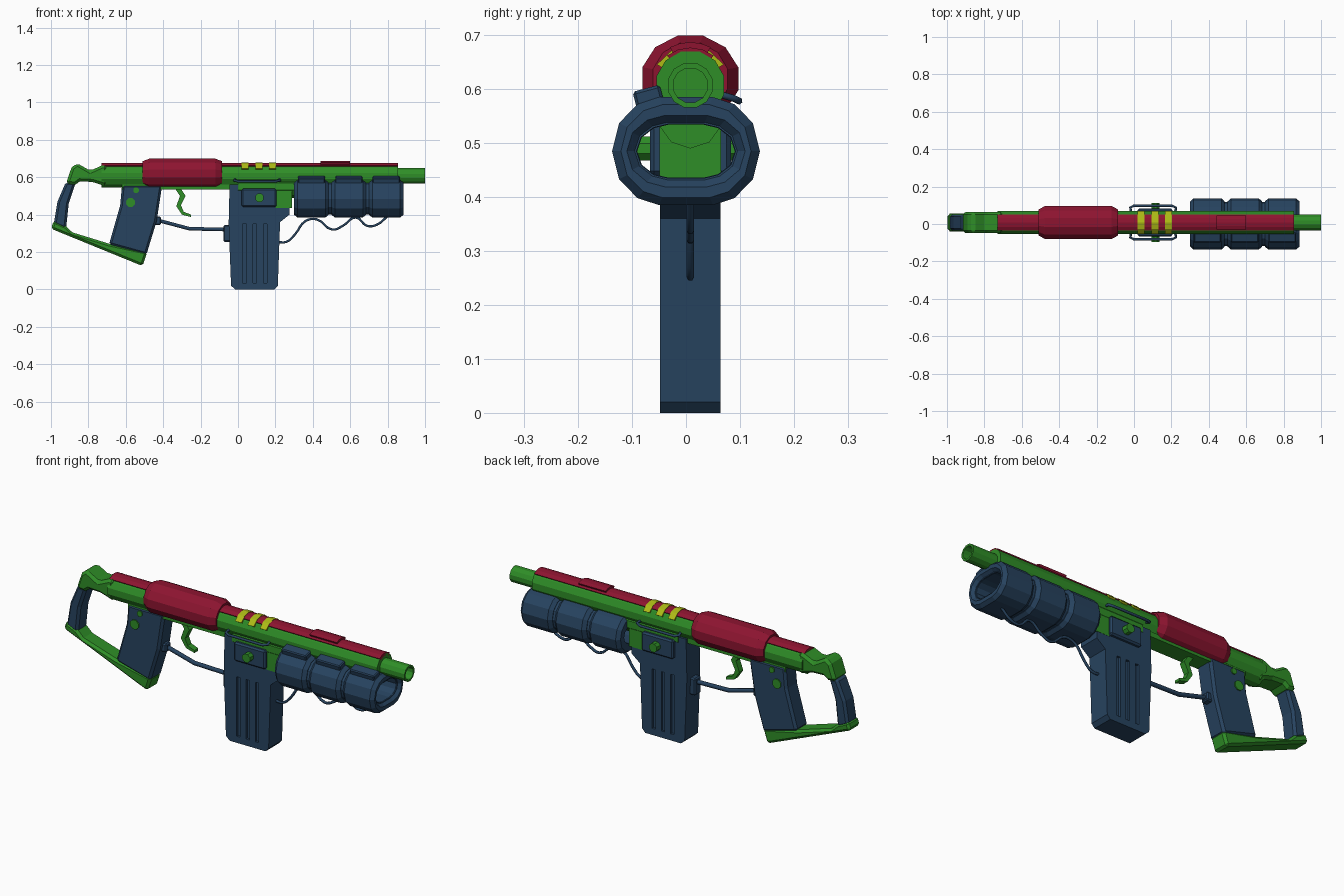
import bpy, bmesh
from math import cos, sin, radians, tau
from mathutils import Vector

if "Cube" in bpy.data.objects:
    bpy.data.objects.remove(bpy.data.objects["Cube"], do_unlink=True)

CY, CZ = 0.008, 0.607   # barrel axis


def material(name, rgb):
    m = bpy.data.materials.new(name)
    m.use_nodes = True
    m.diffuse_color = (*rgb, 1)
    m.node_tree.nodes["Principled BSDF"].inputs["Base Color"].default_value = (*rgb, 1)
    return m


GREEN = material("green", (0.028, 0.27, 0.02))
RED = material("red", (0.27, 0.007, 0.03))
BLUE = material("navy", (0.02, 0.056, 0.115))
YELLOW = material("yellow", (0.42, 0.5, 0.008))


def finish(name, bm, mat, bevel=0):
    bmesh.ops.recalc_face_normals(bm, faces=bm.faces)
    me = bpy.data.meshes.new(name)
    bm.to_mesh(me)
    bm.free()
    me.materials.append(mat)
    ob = bpy.data.objects.new(name, me)
    bpy.context.collection.objects.link(ob)
    if bevel:
        mod = ob.modifiers.new("bevel", "BEVEL")
        mod.width, mod.segments = bevel, 1
        mod.limit_method, mod.angle_limit = "ANGLE", radians(50)
    return ob


def prism(name, pts, half, mat, bevel=0, y=CY):
    """Side profile in x, z extruded across y."""
    bm = bmesh.new()
    face = bm.faces.new([bm.verts.new((x, y - half, z)) for x, z in pts])
    ext = bmesh.ops.extrude_face_region(bm, geom=[face])["geom"]
    bmesh.ops.translate(bm, vec=(0, 2 * half, 0),
                        verts=[v for v in ext if isinstance(v, bmesh.types.BMVert)])
    return finish(name, bm, mat, bevel)


def box(name, x0, x1, z0, z1, half, mat, bevel=0, y=CY):
    return prism(name, [(x0, z0), (x1, z0), (x1, z1), (x0, z1)], half, mat, bevel, y)


def loft(name, section, rings, mat, center=(CY, CZ), closed=False):
    """A y, z section repeated along x; each ring is (x, y scale, z scale)."""
    bm = bmesh.new()
    loops = [[bm.verts.new((x, center[0] + a * sy, center[1] + b * sz))
              for a, b in section] for x, sy, sz in rings]
    n = len(section)
    pairs = list(zip(loops, loops[1:])) + ([(loops[-1], loops[0])] if closed else [])
    for p, q in pairs:
        for i in range(n):
            j = (i + 1) % n
            bm.faces.new((p[i], p[j], q[j], q[i]))
    if not closed:
        bm.faces.new(loops[0])
        bm.faces.new(loops[-1])
    return finish(name, bm, mat)


def ring(n, r):
    return [(r * cos(tau * (i + 0.5) / n), r * sin(tau * (i + 0.5) / n)) for i in range(n)]


def shell(name, x0, x1, r, start, mat):
    """Curved cap hugging the top of the barrel."""
    arc = [radians(start + (180 - 2 * start) * i / 4) for i in range(5)]
    sec = [(r * cos(a), r * sin(a)) for a in arc]
    sec += [(0.055 * cos(a), 0.055 * sin(a)) for a in reversed(arc)]
    return loft(name, sec, [(x0, 1, 1), (x1, 1, 1)], mat)


def cable(name, pts, r, mat, smooth=True, res=1):
    cu = bpy.data.curves.new(name, "CURVE")
    cu.dimensions = "3D"
    cu.bevel_depth, cu.bevel_resolution, cu.use_fill_caps = r, res, True
    cu.resolution_u = 4
    sp = cu.splines.new("BEZIER" if smooth else "POLY")
    points = sp.bezier_points if smooth else sp.points
    points.add(len(pts) - 1)
    for p, co in zip(points, pts):
        if smooth:
            p.co = co
            p.handle_left_type = p.handle_right_type = "AUTO"
        else:
            p.co = (*co, 1)
    cu.materials.append(mat)
    ob = bpy.data.objects.new(name, cu)
    bpy.context.collection.objects.link(ob)
    return ob


def knob(name, x, z, r, half, mat):
    return prism(name, [(x + a, z + b) for a, b in ring(8, r)], half, mat)


# Barrel, muzzle and underbarrel parts
loft("barrel", ring(12, 0.065), [(-0.73, 1, 1), (0.855, 1, 1)], GREEN)
loft("muzzle", ring(12, 0.043),
     [(0.84, 1, 1), (1.0, 1, 1), (1.0, 0.76, 0.76), (0.84, 0.76, 0.76)], GREEN, closed=True)
loft("lower_tube", ring(10, 0.06), [(0.0, 1, 1), (0.34, 1, 1)], GREEN, (CY, 0.55))
box("receiver_underside", -0.62, 0.1, 0.535, 0.58, 0.045, GREEN)
box("lower_block", 0.2, 0.29, 0.435, 0.53, 0.057, GREEN)

# Red cover, top strip and yellow bands
loft("receiver_cover", ring(12, 0.092),
     [(-0.51, 0.78, 0.75), (-0.475, 1, 0.9), (-0.12, 1, 0.9), (-0.085, 0.78, 0.75)],
     RED, (CY, 0.619))
shell("top_strip", -0.73, 0.855, 0.07, 52, RED)
shell("raised_plate", 0.44, 0.6, 0.08, 62, RED)
for i in range(3):
    shell(f"band_{i + 1}", 0.02 + 0.073 * i, 0.057 + 0.073 * i, 0.073, 32, YELLOW)

# Skeleton stock
prism("stock_neck", [(-0.7, 0.55), (-0.7, 0.665), (-0.73, 0.662), (-0.79, 0.635),
                     (-0.86, 0.675), (-0.89, 0.652), (-0.92, 0.565), (-0.87, 0.56),
                     (-0.845, 0.578), (-0.78, 0.575)], 0.056, GREEN, 0.014)
prism("stock_strut", [(-0.92, 0.575), (-0.868, 0.57), (-0.905, 0.46), (-0.92, 0.32),
                      (-0.985, 0.35), (-0.965, 0.47)], 0.043, BLUE, 0.012)
prism("stock_bar", [(-1.0, 0.325), (-0.985, 0.368), (-0.92, 0.338), (-0.885, 0.305),
                    (-0.69, 0.245), (-0.485, 0.2), (-0.51, 0.125)], 0.047, GREEN, 0.012)

# Grip and trigger
prism("grip", [(-0.62, 0.56), (-0.405, 0.56), (-0.435, 0.365), (-0.49, 0.185),
               (-0.69, 0.24), (-0.63, 0.45)], 0.05, BLUE, 0.012)
knob("grip_pin", -0.575, 0.465, 0.026, 0.056, GREEN)
knob("upper_pin", -0.545, 0.53, 0.016, 0.056, GREEN)
prism("trigger", [(-0.31, 0.545), (-0.28, 0.5), (-0.305, 0.45), (-0.29, 0.415),
                  (-0.25, 0.4), (-0.25, 0.387), (-0.3, 0.4), (-0.33, 0.445),
                  (-0.31, 0.5), (-0.34, 0.545)], 0.016, GREEN)

# Magazine with three grooves on each side
mag = prism("magazine", [(-0.045, 0.56), (-0.05, 0.35), (-0.037, 0.02), (-0.015, 0.0),
                         (0.195, 0.0), (0.213, 0.02), (0.225, 0.36), (0.275, 0.4),
                         (0.275, 0.56)], 0.056, BLUE)
for side in (-1, 1):
    for x in (0.035, 0.09, 0.145):
        cutter = box("groove_cutter", x - 0.01, x + 0.01, 0.035, 0.35, 0.012, BLUE,
                     y=CY + side * 0.056)
        cutter.hide_render = True
        mod = mag.modifiers.new("groove", "BOOLEAN")
        mod.operation, mod.object = "DIFFERENCE", cutter
        bpy.context.view_layer.objects.active = mag
        bpy.ops.object.modifier_apply(modifier=mod.name)
        bpy.data.objects.remove(cutter, do_unlink=True)
box("magazine_plate", 0.02, 0.205, 0.44, 0.54, 0.075, BLUE, 0.008)
knob("magazine_knob", 0.115, 0.49, 0.024, 0.105, GREEN)

# Side rails
for name, side in (("right_rail", -1), ("left_rail", 1)):
    inner, outer = CY + side * 0.055, CY + side * 0.09
    cable(name, [(-0.015, inner, 0.59), (-0.02, CY + side * 0.08, 0.583),
                 (0.0, outer, 0.578), (0.2, outer, 0.578),
                 (0.225, CY + side * 0.08, 0.583), (0.22, inner, 0.59)],
          0.007, BLUE, smooth=False)

# Link rod from grip to magazine
cable("link_rod", [(-0.43, CY, 0.37), (-0.26, CY, 0.325), (-0.05, CY, 0.32)],
      0.011, BLUE, smooth=False)
box("rod_front_mount", -0.077, -0.04, 0.255, 0.345, 0.025, BLUE, 0.006)
box("rod_rear_mount", -0.45, -0.412, 0.345, 0.39, 0.022, BLUE, 0.006)

# Hollow canisters on a shared sleeve
quarter = [(0.137, 0), (0.124, 0.052), (0.09, 0.087), (0.05, 0.1)]
half = quarter + [(-a, b) for a, b in reversed(quarter)]
outline = half + [(a, -b) for a, b in reversed(half[1:-1])]
for i in range(3):
    x = 0.3 + 0.2 * i
    loft(f"canister_{i + 1}", outline,
         [(x, 0.88, 0.86), (x + 0.018, 1, 1), (x + 0.167, 1, 1), (x + 0.185, 0.88, 0.86),
          (x + 0.185, 0.8, 0.66), (x + 0.165, 0.66, 0.49), (x, 0.66, 0.49)],
         BLUE, (0, 0.485), closed=True)
    tab = box(f"canister_tab_{i + 1}", x + 0.02, x + 0.165, -0.016, 0.016, 0.026, BLUE, 0.005, 0)
    tab.location = (0, -0.07, 0.586)
    tab.rotation_euler.x = radians(15)
loft("canister_sleeve", outline,
     [(0.31, 0.86, 0.84), (0.87, 0.86, 0.84), (0.87, 0.67, 0.5), (0.31, 0.67, 0.5)],
     BLUE, (0, 0.485), closed=True)

# Looping cable under the canisters
path = [(0.2, 0.255), (0.26, 0.255), (0.305, 0.295), (0.36, 0.365), (0.42, 0.375),
        (0.505, 0.32), (0.56, 0.34), (0.63, 0.385), (0.69, 0.34), (0.74, 0.345), (0.8, 0.392)]
cable("hanging_cable", [(x, CY, z) for x, z in path], 0.007, BLUE)
